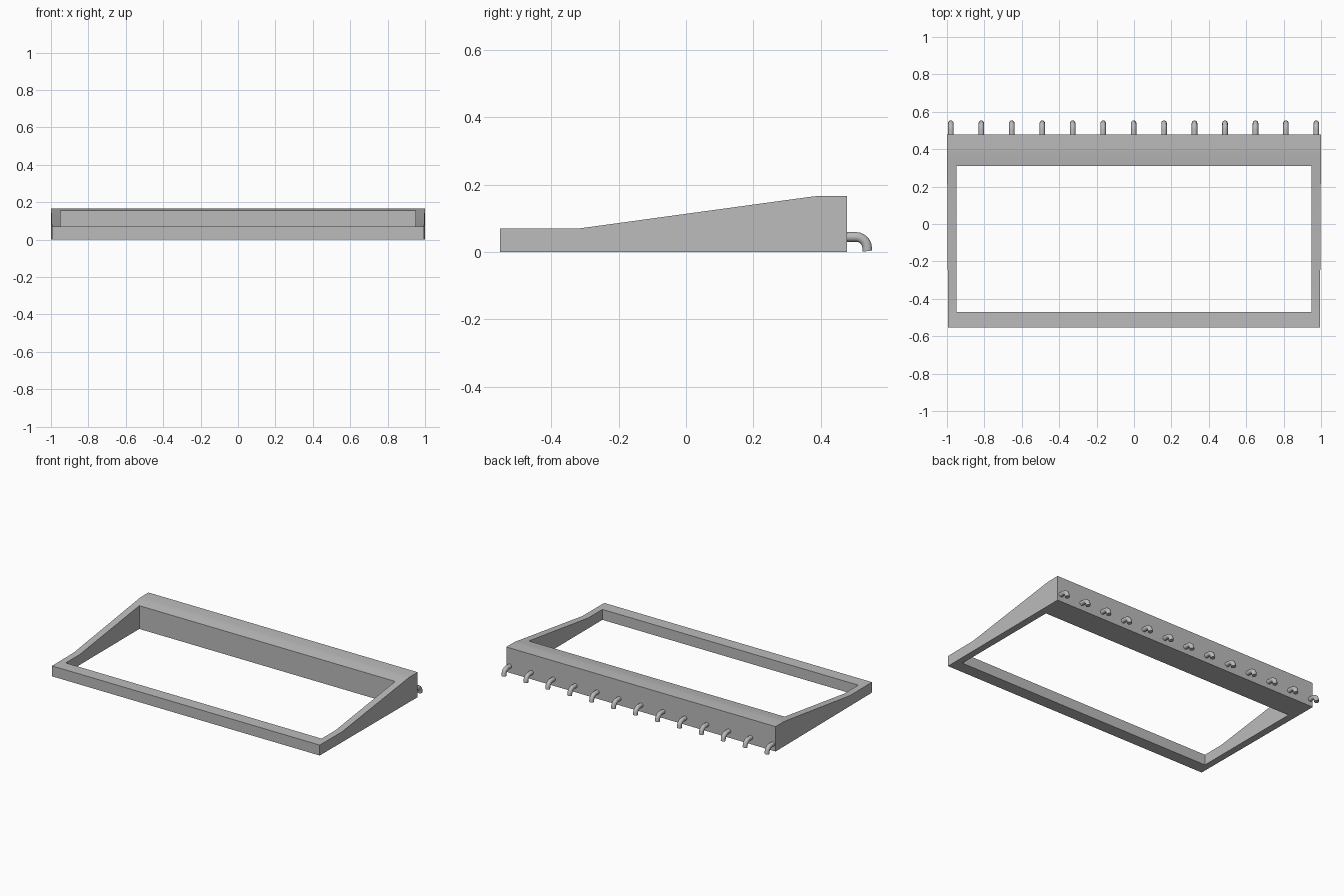
import bpy, bmesh, math
from mathutils import Vector

cube = bpy.data.objects.get("Cube")
if cube:
    bpy.data.objects.remove(cube, do_unlink=True)

grey = bpy.data.materials.new("plain grey")
grey.use_nodes = True
colour = (0.5, 0.5, 0.5, 1)
grey.diffuse_color = colour
grey.node_tree.nodes["Principled BSDF"].inputs["Base Color"].default_value = colour


def add_object(name, mesh):
    obj = bpy.data.objects.new(name, mesh)
    bpy.context.collection.objects.link(obj)
    return obj


def smooth(obj, angle):
    bpy.ops.object.select_all(action="DESELECT")
    obj.select_set(True)
    bpy.context.view_layer.objects.active = obj
    bpy.ops.object.shade_smooth_by_angle(angle=math.radians(angle))


def prism(name, profile, half_width):
    """Extrude a side profile (y, z) across x; half_width depends on y."""
    bm = bmesh.new()
    face = bm.faces.new([bm.verts.new((-half_width(y), y, z)) for y, z in profile])
    new = bmesh.ops.extrude_face_region(bm, geom=[face])["geom"]
    for v in new:
        if isinstance(v, bmesh.types.BMVert):
            v.co.x = -v.co.x
    bmesh.ops.recalc_face_normals(bm, faces=bm.faces)
    mesh = bpy.data.meshes.new(name)
    bm.to_mesh(mesh)
    bm.free()
    mesh.materials.append(grey)
    return add_object(name, mesh)


# Wedge-shaped frame: low front lip, rising sides, tall flat back
FRONT, BACK = -0.553, 0.478
side_profile = [(FRONT, 0), (BACK, 0), (BACK, 0.167), (0.40, 0.167),
                (0.385, 0.166), (0.36, 0.163), (-0.32, 0.07), (FRONT, 0.07)]
frame = prism("wedge_frame", side_profile,
              lambda y: 0.994 + 0.006 * (y - FRONT) / (BACK - FRONT))

# Rectangular opening
opening = prism("opening_cutter", [(-0.47, -0.1), (0.31, -0.1), (0.31, 0.3), (-0.47, 0.3)],
                lambda y: 0.95)
opening.hide_render = True
cut = frame.modifiers.new("opening", "BOOLEAN")
cut.operation = "DIFFERENCE"
cut.solver = "EXACT"
cut.object = opening
bpy.context.view_layer.objects.active = frame
bpy.ops.object.modifier_apply(modifier=cut.name)
bpy.data.objects.remove(opening, do_unlink=True)
smooth(frame, 20)

# Bent round peg: straight out of the back, then down to the ground
curve = bpy.data.curves.new("peg_path", "CURVE")
curve.dimensions = "3D"
curve.bevel_depth = 0.015
curve.bevel_resolution = 3
curve.use_fill_caps = True
path = [Vector((0, BACK - 0.01, 0.045)), Vector((0, 0.505, 0.045))]
for i in range(1, 6):
    a = math.radians(i * 15)
    path.append(Vector((0, 0.505 + 0.033 * math.sin(a), 0.012 + 0.033 * math.cos(a))))
path.append(Vector((0, 0.539, 0.003)))
spline = curve.splines.new("POLY")
spline.points.add(len(path) - 1)
for point, co in zip(spline.points, path):
    point.co = (*co, 1)
helper = add_object("peg_helper", curve)
bpy.context.view_layer.update()
depsgraph = bpy.context.evaluated_depsgraph_get()
peg_mesh = bpy.data.meshes.new_from_object(helper.evaluated_get(depsgraph))
bpy.data.objects.remove(helper, do_unlink=True)
peg_mesh.materials.clear()
peg_mesh.materials.append(grey)

# Row of pegs along the back
COUNT = 13
for i in range(COUNT):
    peg = add_object(f"back_peg_{i + 1}", peg_mesh)
    peg.location.x = -0.979 + i * 1.954 / (COUNT - 1)
smooth(peg, 40)
